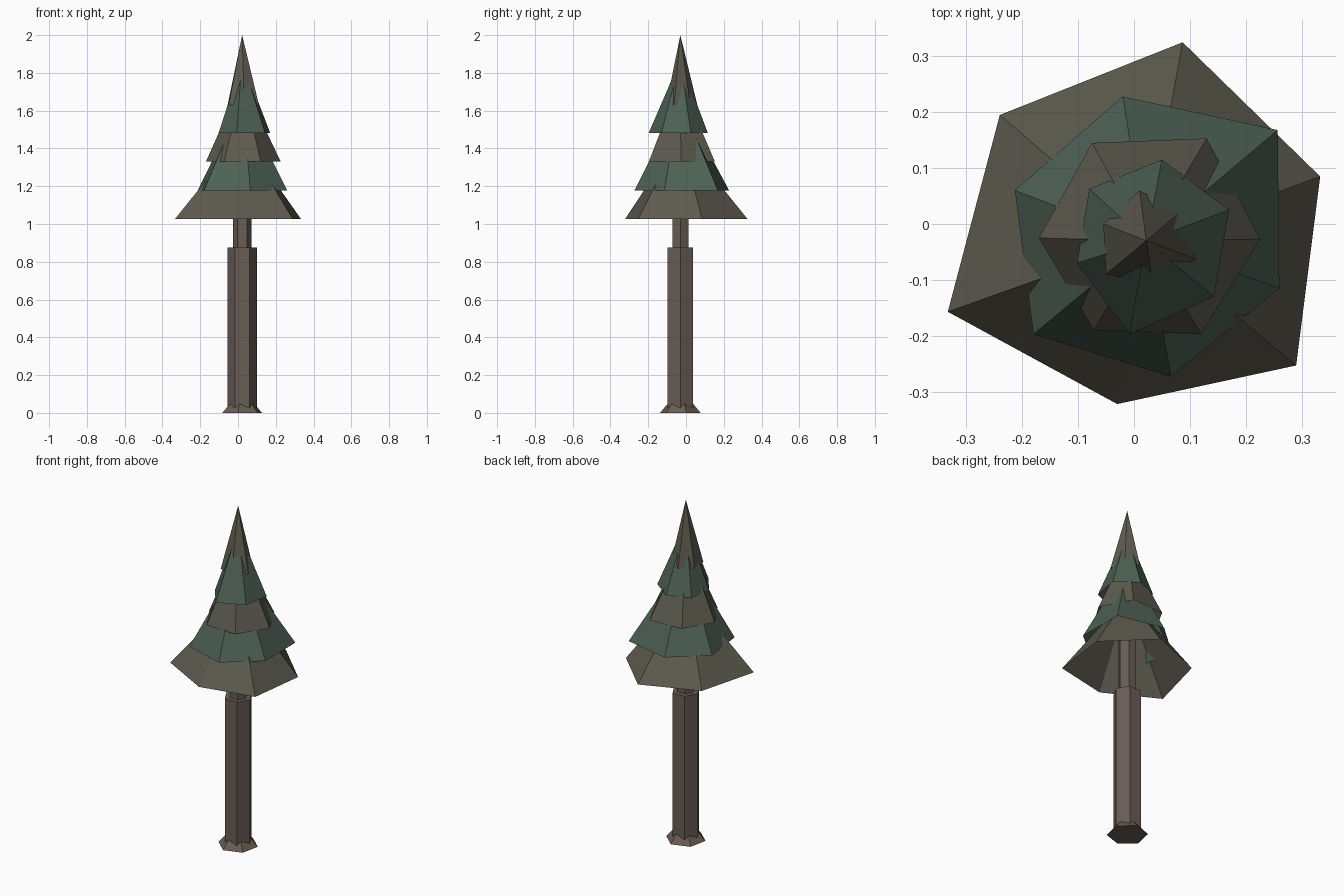
import bpy, bmesh, math

if "Cube" in bpy.data.objects:
    bpy.data.objects.remove(bpy.data.objects["Cube"])

CX, CY = 0.022, -0.03      # trunk axis


def material(name, rgb):
    m = bpy.data.materials.new(name)
    m.diffuse_color = (*rgb, 1)
    m.use_nodes = True
    m.node_tree.nodes["Principled BSDF"].inputs["Base Color"].default_value = m.diffuse_color
    return m


BARK = material("bark", (0.14, 0.11, 0.09))
OLIVE = material("olive_needles", (0.11, 0.105, 0.078))
GREEN = material("green_needles", (0.075, 0.12, 0.09))


def finish(name, bm, mat):
    bmesh.ops.recalc_face_normals(bm, faces=bm.faces)
    me = bpy.data.meshes.new(name)
    bm.to_mesh(me)
    bm.free()
    me.materials.append(mat)
    ob = bpy.data.objects.new(name, me)
    bpy.context.collection.objects.link(ob)


def hex_column(name, r0, r1, z0, z1, turn=0):
    bm = bmesh.new()
    rings = []
    for r, z in ((r0, z0), (r1, z1)):
        rings.append([bm.verts.new((CX + r * math.cos(math.radians(turn + 60 * i)),
                                    CY + r * math.sin(math.radians(turn + 60 * i)), z))
                      for i in range(6)])
    low, top = rings
    for i in range(6):
        j = (i + 1) % 6
        bm.faces.new((low[i], low[j], top[j], top[i]))
    bm.faces.new(low[::-1])
    bm.faces.new(top)
    finish(name, bm, BARK)


def skirt(name, z, apex_z, rim, mat):
    """Open six-sided cone with an irregular rim."""
    bm = bmesh.new()
    tip = bm.verts.new((CX, CY, apex_z))
    ring = [bm.verts.new((x, y, z)) for x, y in rim]
    for i in range(6):
        bm.faces.new((ring[(i + 1) % 6], ring[i], tip))
    finish(name, bm, mat)


# Trunk: flared root, thick lower trunk, thin upper trunk
hex_column("root_flare", 0.11, 0.05, 0, 0.07, 18)
hex_column("lower_trunk", 0.078, 0.078, 0.01, 0.875)
hex_column("upper_trunk", 0.049, 0.049, 0.87, 1.25)

# Foliage tiers, bottom to top (rims run clockwise)
skirt("foliage_tier_1", 1.027, 1.47,
      [(-0.24, 0.195), (0.087, 0.325), (0.333, 0.085), (0.29, -0.253), (-0.03, -0.322), (-0.333, -0.157)], OLIVE)
skirt("foliage_tier_2", 1.178, 1.66,
      [(-0.02, 0.228), (0.257, 0.168), (0.26, -0.115), (0.066, -0.273), (-0.18, -0.197), (-0.213, 0.06)], GREEN)
skirt("foliage_tier_3", 1.33, 1.76,
      [(-0.075, 0.145), (0.13, 0.153), (0.226, -0.027), (0.12, -0.197), (-0.072, -0.19), (-0.17, -0.025)], OLIVE)
skirt("foliage_tier_4", 1.483, 1.87,
      [(0.05, 0.115), (0.17, 0.025), (0.143, -0.13), (-0.008, -0.197), (-0.102, -0.07), (-0.08, 0.063)], GREEN)
skirt("foliage_top", 1.63, 2.0,
      [(0.01, 0.06), (0.083, 0.022), (0.111, -0.063), (0.033, -0.105), (-0.05, -0.09), (-0.055, 0.0)], OLIVE)
